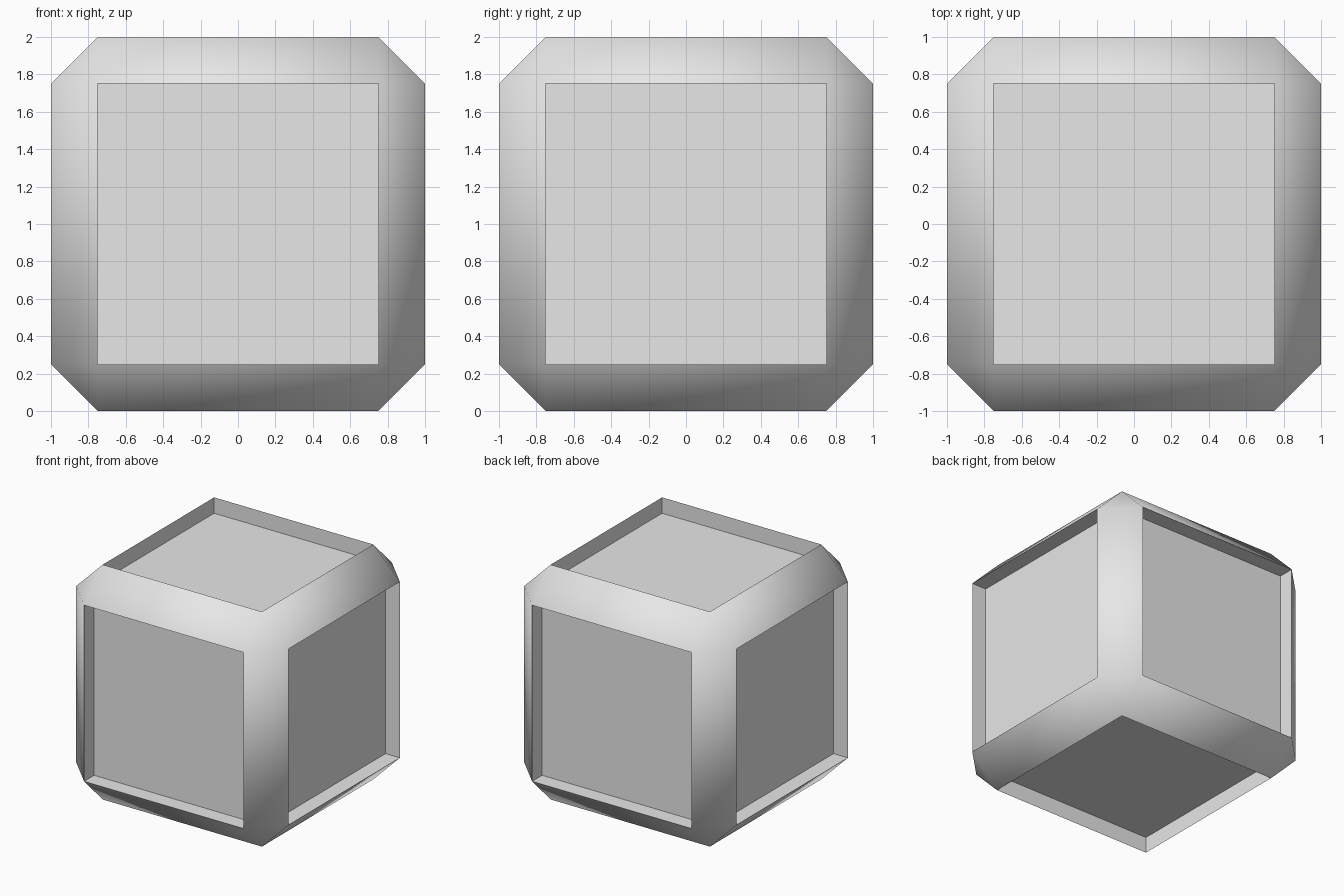
import bpy, bmesh, math

HALF = 1.0       # half width of the block
CHAMFER = 0.25   # edge chamfer width
DEPTH = 0.135    # depth of the recessed panels

default = bpy.data.objects.get("Cube")
if default:
    bpy.data.objects.remove(default, do_unlink=True)

# Single plain grey material
grey = bpy.data.materials.new("plain grey")
grey.use_nodes = True
colour = (0.8, 0.8, 0.8, 1)
grey.diffuse_color = colour
grey.node_tree.nodes["Principled BSDF"].inputs["Base Color"].default_value = colour

# Cube with all edges chamfered
bm = bmesh.new()
bmesh.ops.create_cube(bm, size=2 * HALF)
bmesh.ops.bevel(bm, geom=bm.edges[:], offset=CHAMFER, offset_type='OFFSET',
                segments=1, affect='EDGES', clamp_overlap=False)

# Sink the six main faces to form square, straight-walled recesses
bm.normal_update()
panels = [f for f in bm.faces if max(abs(c) for c in f.normal) > 0.99]
for panel in panels:
    inward = -panel.normal.copy()
    floor = bmesh.ops.extrude_discrete_faces(bm, faces=[panel])["faces"][0]
    bmesh.ops.translate(bm, verts=floor.verts[:], vec=inward * DEPTH)
bmesh.ops.translate(bm, verts=bm.verts[:], vec=(0, 0, HALF))
bmesh.ops.recalc_face_normals(bm, faces=bm.faces[:])

mesh = bpy.data.meshes.new("recessed_block")
bm.to_mesh(mesh)
bm.free()
mesh.materials.append(grey)
block = bpy.data.objects.new("recessed_block", mesh)
bpy.context.collection.objects.link(block)

# Smooth the chamfer frame, keep the recess edges sharp
bpy.ops.object.select_all(action='DESELECT')
block.select_set(True)
bpy.context.view_layer.objects.active = block
bpy.ops.object.shade_smooth_by_angle(angle=math.radians(60))
